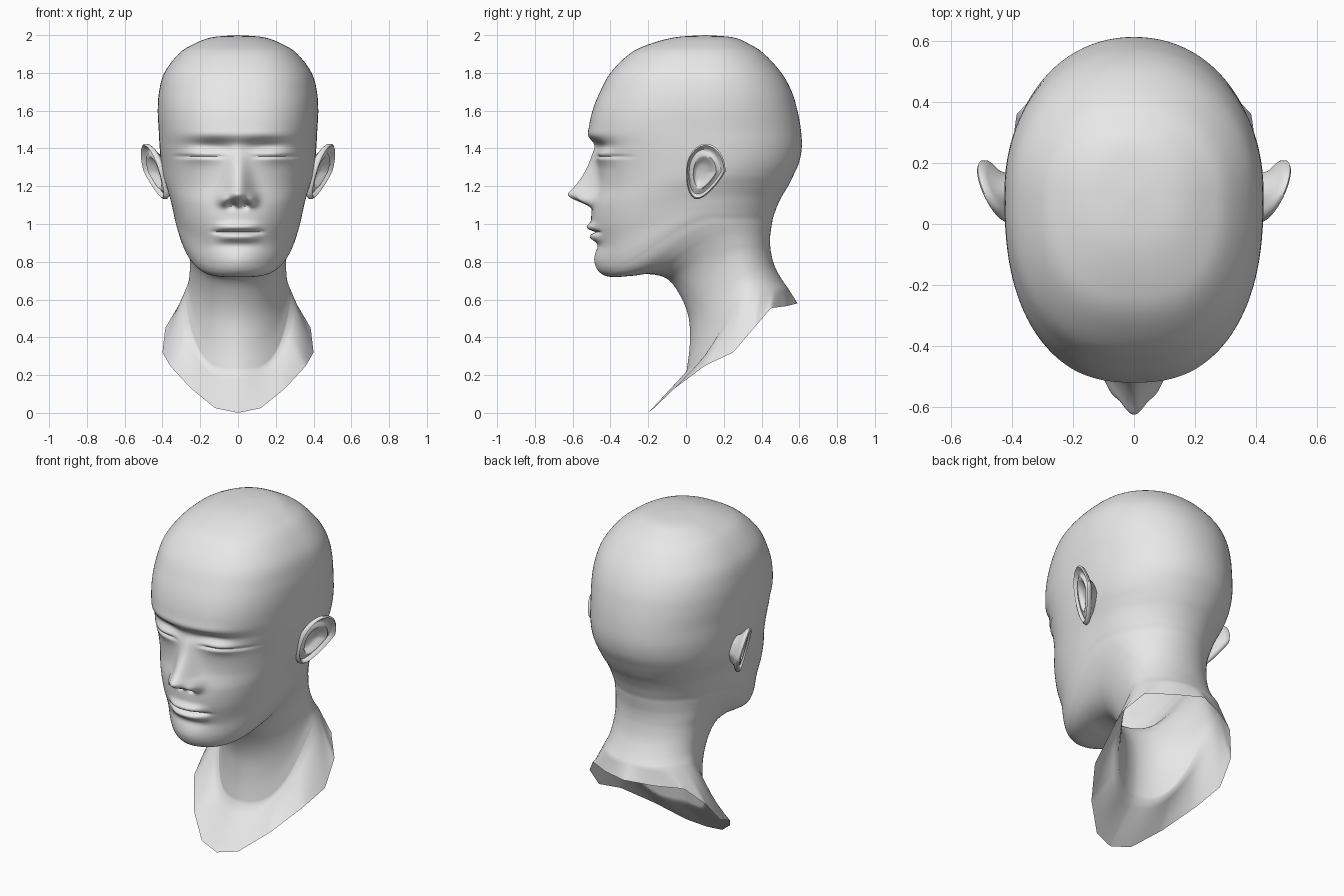
import bpy
import bmesh
from math import sin, cos, pi, exp, radians

cube = bpy.data.objects.get("Cube")
if cube:
    bpy.data.objects.remove(cube)

SEGMENTS = 144

skin = bpy.data.materials.new("light grey")
skin.use_nodes = True
grey = (0.8, 0.8, 0.8, 1)
skin.diffuse_color = grey
skin.node_tree.nodes["Principled BSDF"].inputs["Base Color"].default_value = grey


def gauss(v, centre, spread):
    return exp(-((v - centre) / spread) ** 2 / 2)


def smooth(t):
    t = max(0, min(1, t))
    return t * t * (3 - 2 * t)


def catmull(rows, i, t):
    """Smoothly blend row i into row i + 1."""
    last = len(rows) - 1
    picks = [rows[max(0, min(last, i + k))] for k in (-1, 0, 1, 2)]
    return [b + t / 2 * (c - a + t * (2 * a - 5 * b + 4 * c - d + t * (3 * (b - c) + d - a)))
            for a, b, c, d in zip(*picks)]


def loft(name, rings):
    """Skin a list of closed rings and shade the result smooth."""
    bm = bmesh.new()
    grid = [[bm.verts.new(p) for p in ring] for ring in rings]
    for upper, lower in zip(grid, grid[1:]):
        for j in range(len(upper)):
            k = (j + 1) % len(upper)
            bm.faces.new((upper[j], lower[j], lower[k], upper[k]))
    bmesh.ops.remove_doubles(bm, verts=bm.verts, dist=0.00005)
    mesh = bpy.data.meshes.new(name)
    bm.to_mesh(mesh)
    bm.free()
    mesh.materials.append(skin)
    obj = bpy.data.objects.new(name, mesh)
    bpy.context.collection.objects.link(obj)
    bpy.ops.object.select_all(action="DESELECT")
    obj.select_set(True)
    bpy.context.view_layer.objects.active = obj
    bpy.ops.object.shade_smooth_by_angle(angle=radians(60))
    return obj


# Head and neck sections: front z, front y, back z, back y, half width
sections = [
    (2.0, .1, 2.0, .1, 0),
    (1.988, -.06, 1.988, .25, .14),
    (1.95, -.2, 1.95, .34, .24),
    (1.9, -.3, 1.9, .415, .315),
    (1.8, -.4, 1.8, .505, .39),
    (1.7, -.455, 1.7, .56, .418),
    (1.6, -.495, 1.6, .59, .425),
    (1.5, -.512, 1.5, .608, .42),
    (1.4, -.487, 1.41, .613, .415),
    (1.3, -.47, 1.33, .6, .407),
    (1.2, -.47, 1.26, .57, .395),
    (1.1, -.497, 1.2, .54, .375),
    (1.0, -.5, 1.15, .51, .358),
    (.9, -.48, 1.1, .485, .345),
    (.8, -.475, 1.06, .47, .335),
    (.745, -.455, 1.03, .46, .325),
    (.72, -.4, 1.0, .455, .315),
    (.725, -.3, .97, .45, .3),
    (.735, -.2, .94, .446, .285),
    (.71, -.1, .9, .445, .27),
    (.62, -.03, .85, .45, .257),
    (.5, .015, .78, .468, .255),
    (.36, .02, .71, .505, .262),
    (.22, .003, .66, .54, .28),
]

# Open lower edge, from the breast point round to the nape
rim = [(0, -.2, 0), (.12, -.17, .025), (.25, -.06, .13), (.36, .1, .25), (.4, .25, .32),
       (.385, .36, .45), (.3, .45, .555), (.16, .53, .565), (0, .59, .58)]


def face_relief(x, z):
    """Forward relief of the brow, eyes, nose, lips and chin."""
    ax = abs(x)
    # brow ridge, socket, closed lid and lid line
    f = .012 * gauss(z, 1.47, .022) * exp(-(x / .28) ** 4)
    f -= .036 * gauss(z, 1.41, .026) * gauss(ax, .14, .085)
    f += .02 * gauss(z, 1.365, .03) * gauss(ax, .2, .06)
    f -= .014 * gauss(z, 1.357, .006) * exp(-((ax - .205) / .125) ** 6)
    # nose ridge, wings and nostrils
    drop = max(0, min(1, (1.43 - z) / .265))
    height = drop ** 1.4 if z > 1.165 else smooth((z - 1.075) / .085)
    f += .145 * height * gauss(x, 0, .03 + .02 * drop)
    f += .04 * gauss(z, 1.125, .022) * gauss(ax, .072, .021)
    f -= .05 * gauss(z, 1.1, .011) * gauss(ax, .036, .014)
    # lips, mouth line and chin
    mouth = exp(-(x / .105) ** 4)
    f += mouth * (.028 * gauss(z, .984, .015) + .024 * gauss(z, .93, .016))
    f -= .024 * gauss(z, .957, .006) * exp(-(x / .125) ** 6)
    f -= .012 * gauss(z, .885, .02) * gauss(x, 0, .09)
    return f + .01 * gauss(z, .8, .035) * gauss(x, 0, .09)


# Section angles are packed closer together over the face
angles = []
for j in range(SEGMENTS):
    a = 2 * pi * j / SEGMENTS
    angles.append(a - .55 * sin(a))


def section_ring(zf, yf, zb, yb, width):
    middle = yf + .55 * (yb - yf)
    front_power = max(1.8, min(2.5, 1.8 + 1.08 * (zf - .75)))
    ring = []
    for phi in angles:
        s, c = sin(phi), cos(phi)
        n = front_power if c > 0 else 2.1
        r = (abs(s) ** n + abs(c) ** n) ** (-1 / n)
        x = width * r * s
        y = middle - r * c * ((middle - yf) if c > 0 else (yb - middle))
        z = zf + (zb - zf) * smooth(1.5 * (y - yf) / max(yb - yf, .001))
        if c > 0:
            y -= face_relief(x, z) * smooth(-y / .2)
        ring.append((x, y, z))
    return ring


def rim_point(phi):
    side = 1 if phi <= pi else -1
    t = min(phi, 2 * pi - phi) / pi * (len(rim) - 1)
    i = min(int(t), len(rim) - 2)
    x, y, z = [p + (q - p) * (t - i) for p, q in zip(rim[i], rim[i + 1])]
    return side * x, y, z


rings = []
for i in range(len(sections) - 1):
    steps = 14 if 6 < i < 16 else 5
    rings += [section_ring(*catmull(sections, i, k / steps)) for k in range(steps)]

# Shoulder flare from the last neck section to the open edge
neck_end = section_ring(*sections[-1])
for k in range(6):
    rings.append([tuple(p + (q - p) * k / 5 for p, q in zip(point, rim_point(phi)))
                  for point, phi in zip(neck_end, angles)])
loft("head_and_neck", rings)

# Ear folds from the hollow out over the helix to the hidden root: size, lift
folds = [(0, -.03), (.25, -.028), (.45, -.018), (.55, .004), (.64, .008), (.74, -.006),
         (.84, -.01), (.9, .006), (.97, .013), (1.03, .006), (1.03, -.008),
         (.95, -.02), (.75, -.035), (.6, -.09)]


def ear_ring(size, lift):
    ring = []
    for j in range(48):
        t = 2 * pi * j / 48
        low = max(0, -sin(t))
        y = .105 + .1 * cos(t) * (1 - .3 * low) - .045 * low
        z = 1.278 + .142 * sin(t)
        y = .08 + (y - .08) * size
        z = 1.27 + (z - 1.27) * size
        # the inner fold fades toward the front of the ear
        raised = lift * (.4 + .6 * smooth(.6 + cos(t))) if .5 < size < .7 else lift
        x = .408 + .42 * y + .28 * (z - 1.3) + raised
        ring.append((x, y, z))
    return ring


ears = loft("ears", [ear_ring(*fold) for fold in folds])
ears.modifiers.new("both_sides", "MIRROR").use_axis[0] = True
